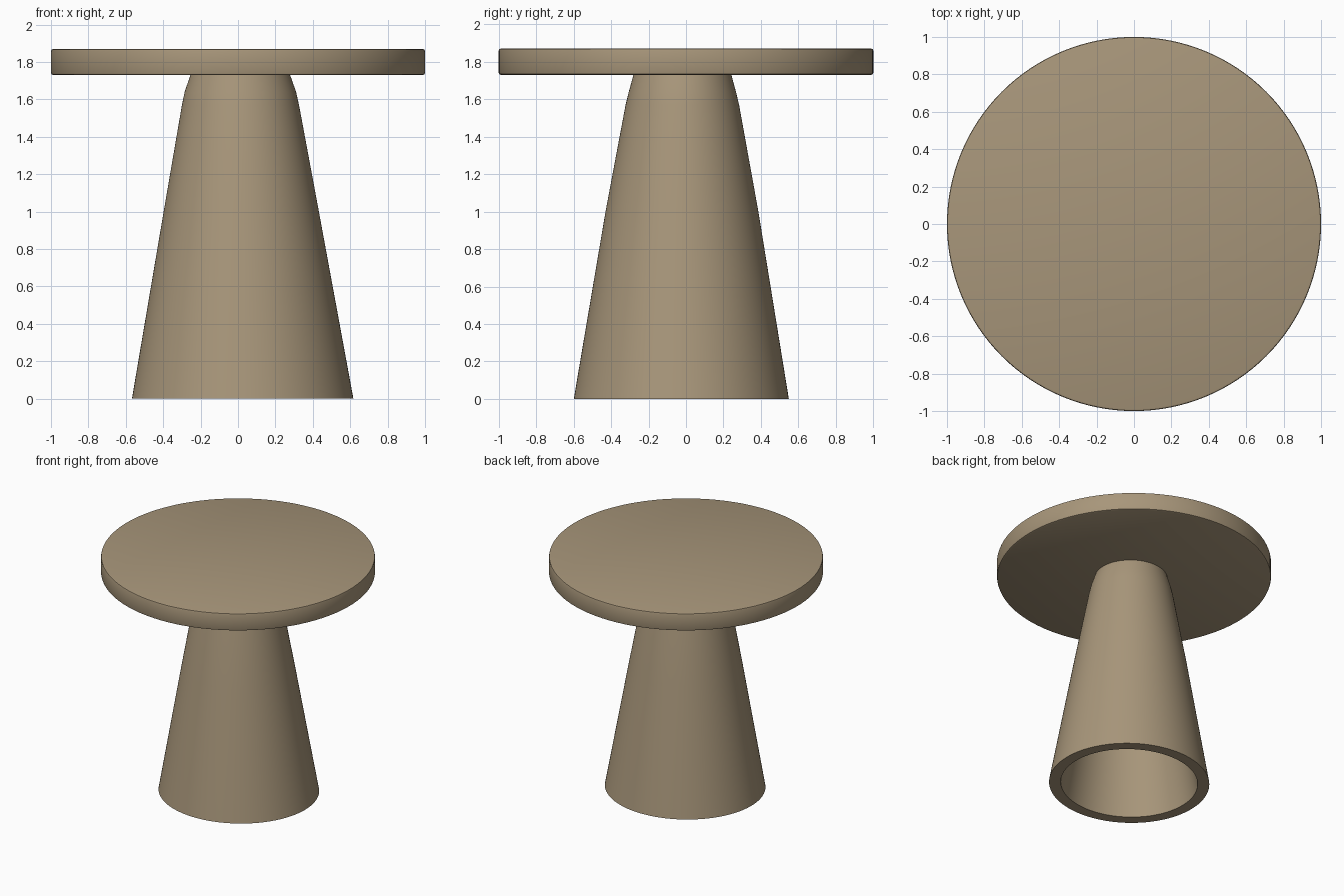
import bpy, bmesh, math

if "Cube" in bpy.data.objects:
    bpy.data.objects.remove(bpy.data.objects["Cube"])

mat = bpy.data.materials.new("warm stone")
mat.diffuse_color = (0.39, 0.305, 0.195, 1)
mat.use_nodes = True
mat.node_tree.nodes["Principled BSDF"].inputs["Base Color"].default_value = mat.diffuse_color

SIDES = 128


def lathe(name, rings, closed):
    """Skin rings of (centre x, centre y, radius x, radius y, z)."""
    bm = bmesh.new()
    loops = []
    for cx, cy, rx, ry, z in rings:
        loops.append([bm.verts.new((cx + rx * math.cos(2 * math.pi * i / SIDES),
                                    cy + ry * math.sin(2 * math.pi * i / SIDES), z))
                      for i in range(SIDES)])
    pairs = list(zip(loops, loops[1:]))
    if closed:
        pairs.append((loops[-1], loops[0]))
    else:
        bm.faces.new(loops[0])
        bm.faces.new(loops[-1])
    for a, b in pairs:
        for i in range(SIDES):
            j = (i + 1) % SIDES
            bm.faces.new((a[i], a[j], b[j], b[i]))
    bmesh.ops.recalc_face_normals(bm, faces=bm.faces[:])
    mesh = bpy.data.meshes.new(name)
    bm.to_mesh(mesh)
    bm.free()
    mesh.materials.append(mat)
    obj = bpy.data.objects.new(name, mesh)
    bpy.context.collection.objects.link(obj)
    bpy.ops.object.select_all(action='DESELECT')
    obj.select_set(True)
    bpy.context.view_layer.objects.active = obj
    bpy.ops.object.shade_smooth_by_angle(angle=math.radians(30))
    return obj


# Round table top with a slightly softened rim
top_profile = [(0.988, 1.73), (0.997, 1.734), (1.0, 1.742),
               (1.0, 1.858), (0.997, 1.867), (0.988, 1.87)]
lathe("table_top", [(0, 0, r, r, z) for r, z in top_profile], False)

# Hollow tapered pedestal, a little off centre: outside upward, inside downward
WALL = 0.085
outer = [(0.01, -0.02, 0.592, 0.574, 0.006), (0.01, -0.018, 0.415, 0.408, 1.0),
         (0.01, -0.018, 0.313, 0.303, 1.57), (0.01, -0.018, 0.298, 0.286, 1.64),
         (0.01, -0.02, 0.265, 0.26, 1.735)]
outer = [(0.012 + 0.013 * (1 - z / 1.735), -0.019 - 0.006 * (1 - z / 1.735), rx, ry, z)
         for _, _, rx, ry, z in outer]
outer[0] = outer[0][:4] + (0.0,)
inner = [(cx, cy, rx - WALL, ry - WALL, z) for cx, cy, rx, ry, z in reversed(outer)]
lathe("pedestal", outer + inner, True)
